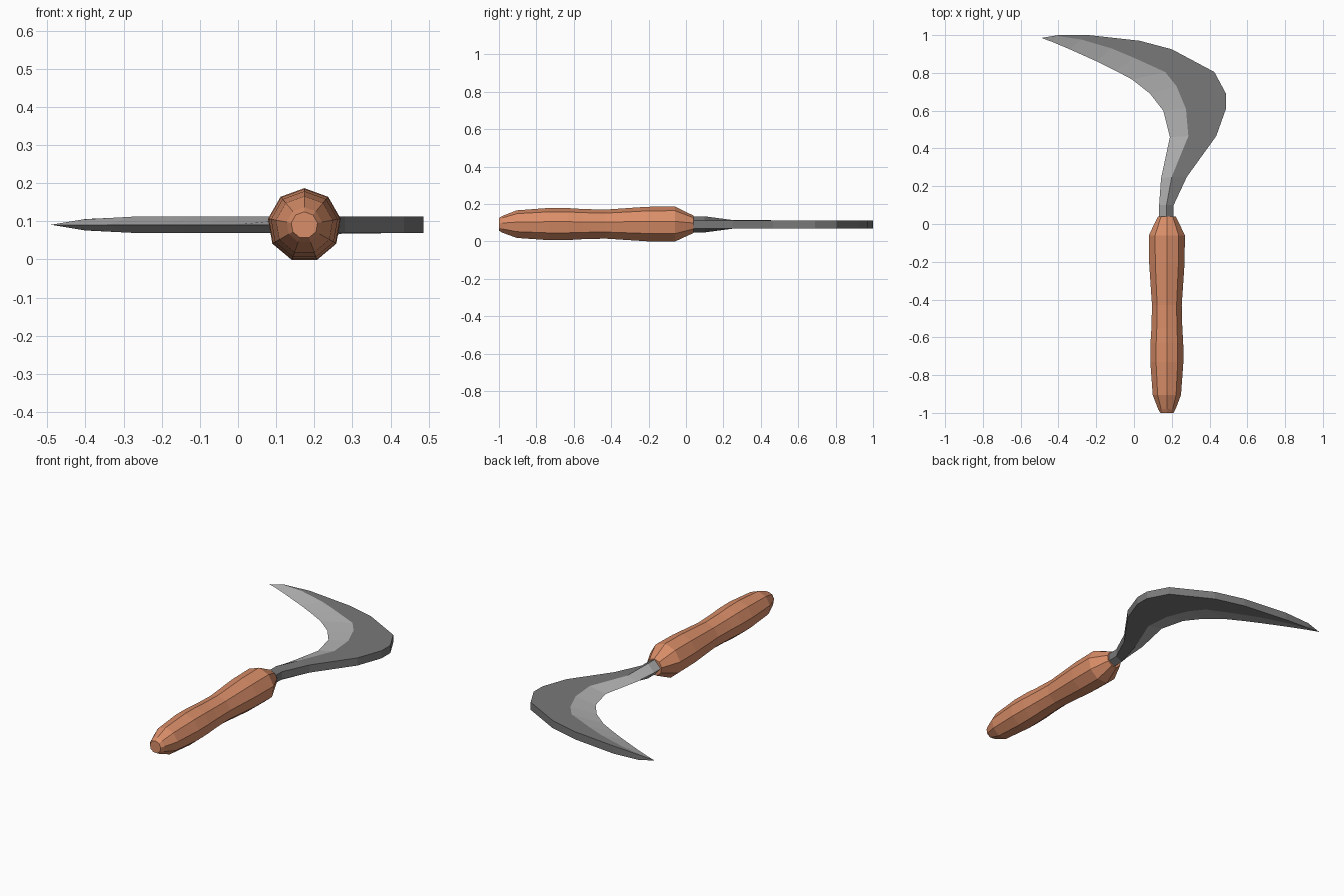
import bpy
import bmesh
from math import sin, cos, tau

cube = bpy.data.objects.get("Cube")
if cube:
    bpy.data.objects.remove(cube)

AXIS_X, MID_Z = 0.174, 0.091


def material(name, colour):
    mat = bpy.data.materials.new(name)
    mat.use_nodes = True
    mat.diffuse_color = (*colour, 1)
    mat.node_tree.nodes["Principled BSDF"].inputs["Base Color"].default_value = (*colour, 1)
    return mat


def loft(name, rings, mats, strip_mats=None):
    """Skin closed rings of equal size, cap both ends, colour each strip."""
    bm = bmesh.new()
    loops = [[bm.verts.new(p) for p in ring] for ring in rings]
    count = len(loops[0])
    for a, b in zip(loops, loops[1:]):
        for i in range(count):
            j = (i + 1) % count
            face = bm.faces.new((a[i], a[j], b[j], b[i]))
            if strip_mats:
                face.material_index = strip_mats[i]
    bm.faces.new(loops[0])
    bm.faces.new(loops[-1])
    bmesh.ops.remove_doubles(bm, verts=bm.verts, dist=0.0005)
    bmesh.ops.recalc_face_normals(bm, faces=bm.faces)
    mesh = bpy.data.meshes.new(name)
    bm.to_mesh(mesh)
    bm.free()
    for mat in mats:
        mesh.materials.append(mat)
    obj = bpy.data.objects.new(name, mesh)
    bpy.context.collection.objects.link(obj)
    return obj


wood = material("wood", (0.70, 0.27, 0.14))
dark_steel = material("dark_steel", (0.19, 0.19, 0.19))
edge_steel = material("edge_steel", (0.45, 0.45, 0.45))

# Handle: nine-sided turned grip, (y, radius) profile
grip = [(-1.0, 0.035), (-0.98, 0.047), (-0.905, 0.076), (-0.73, 0.089),
        (-0.63, 0.088), (-0.55, 0.083), (-0.43, 0.08), (-0.21, 0.095),
        (-0.06, 0.097), (0.04, 0.048)]
SIDES = 9
loft("handle",
     [[(AXIS_X + r * sin(tau * i / SIDES), y, MID_Z - 0.001 + r * cos(tau * i / SIDES))
       for i in range(SIDES)] for y, r in grip],
     [wood])

# Blade stations: spine, bevel line, cutting edge, spine and bevel half thickness
stations = [
    ((0.21, 0.0), (0.172, 0.0), (0.133, 0.0), 0.022, 0.043),
    ((0.21, 0.10), (0.172, 0.10), (0.133, 0.10), 0.022, 0.043),
    ((0.28, 0.25), (0.20, 0.25), (0.143, 0.24), 0.022, 0.023),
    ((0.435, 0.465), (0.288, 0.465), (0.19, 0.46), 0.022, 0.022),
    ((0.487, 0.61), (0.275, 0.61), (0.155, 0.60), 0.022, 0.022),
    ((0.487, 0.69), (0.225, 0.73), (0.085, 0.69), 0.022, 0.022),
    ((0.425, 0.805), (0.165, 0.805), (-0.01, 0.765), 0.022, 0.022),
    ((0.20, 0.925), (0.0, 0.88), (-0.10, 0.813), 0.022, 0.022),
    ((0.03, 0.97), (-0.12, 0.93), (-0.20, 0.862), 0.022, 0.022),
    ((-0.24, 1.0), (-0.28, 0.977), (-0.34, 0.925), 0.022, 0.021),
    ((-0.40, 1.0), (-0.405, 0.995), (-0.43, 0.963), 0.015, 0.014),
    ((-0.49, 0.985),) * 3 + (0, 0),
]


def section(spine, bevel, edge, hs, hb):
    return [(*spine, MID_Z - hs), (*spine, MID_Z + hs), (*bevel, MID_Z + hb),
            (*edge, MID_Z), (*bevel, MID_Z - hb)]


loft("blade", [section(*s) for s in stations[:-1]] + [section(*stations[-1])],
     [dark_steel, edge_steel], [0, 0, 1, 1, 0])
